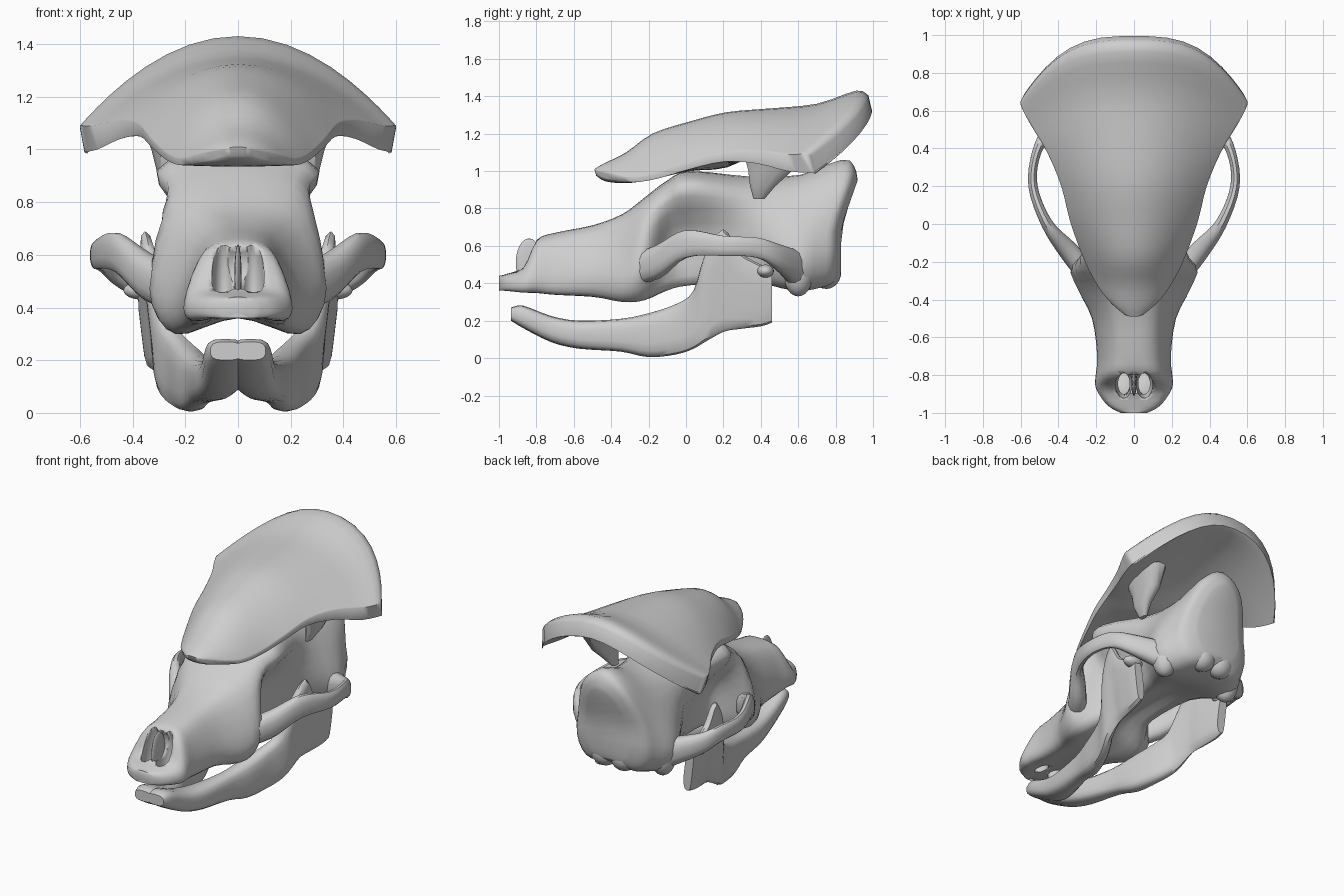
import bpy, bmesh, math
from mathutils import Vector

if "Cube" in bpy.data.objects:
    bpy.data.objects.remove(bpy.data.objects["Cube"], do_unlink=True)

# Single bone colour
bone = bpy.data.materials.new("bone_grey")
bone.use_nodes = True
colour = (0.62, 0.62, 0.62, 1)
bone.diffuse_color = colour
bone.node_tree.nodes["Principled BSDF"].inputs["Base Color"].default_value = colour


def spline(points, steps, closed=False):
    """Smooth curve passing through every point."""
    count = len(points)
    pick = (lambda i: points[i % count]) if closed else (
        lambda i: points[min(max(i, 0), count - 1)])
    result = []
    for i in range(count if closed else count - 1):
        for k in range(steps):
            t = k / steps
            result.append(tuple(
                b + 0.5 * t * (c - a + t * (2*a - 5*b + 4*c - d + t * (3*(b - c) + d - a)))
                for a, b, c, d in zip(pick(i - 1), pick(i), pick(i + 1), pick(i + 2))))
    if not closed:
        result.append(tuple(points[-1]))
    return result


def finish(name, bm, angle=45):
    bmesh.ops.recalc_face_normals(bm, faces=bm.faces)
    mesh = bpy.data.meshes.new(name)
    bm.to_mesh(mesh)
    bm.free()
    obj = bpy.data.objects.new(name, mesh)
    bpy.context.collection.objects.link(obj)
    mesh.materials.append(bone)
    bpy.ops.object.select_all(action="DESELECT")
    obj.select_set(True)
    bpy.context.view_layer.objects.active = obj
    bpy.ops.object.shade_smooth_by_angle(angle=math.radians(angle))
    return obj


def loft(name, rings, angle=45):
    """Skin a row of equal rings and close both ends with strips."""
    bm = bmesh.new()
    rows = [[bm.verts.new(p) for p in ring] for ring in rings]
    size = len(rows[0])
    for a, b in zip(rows, rows[1:]):
        for i in range(size):
            j = (i + 1) % size
            bm.faces.new((a[i], a[j], b[j], b[i]))
    for row in (rows[0], rows[-1]):
        for i in range(size // 2 - 1):
            bm.faces.new((row[i], row[i + 1], row[size - 2 - i], row[size - 1 - i]))
    return finish(name, bm, angle)


def oval(count, power=0.8):
    """Unit rounded-box outline."""
    shape = lambda v: math.copysign(abs(v) ** power, v)
    angles = [2 * math.pi * (i + 0.5) / count for i in range(count)]
    return [(shape(math.cos(a)), shape(math.sin(a))) for a in angles]


def ellipsoid(name, centre, radii):
    bm = bmesh.new()
    bmesh.ops.create_uvsphere(bm, u_segments=20, v_segments=12, radius=1)
    for v in bm.verts:
        v.co = Vector(c + r * q for c, r, q in zip(centre, radii, v.co))
    return finish(name, bm)


# Cranium: y, lower middle z, lower edge x z, cheek x z, upper edge x z, ridge z
stations = [
    (-1, .38, .05, .36, .07, .4, .05, .43, .44),
    (-.96, .37, .12, .36, .14, .4, .11, .44, .45),
    (-.87, .37, .17, .35, .2, .41, .15, .47, .49),
    (-.8, .37, .17, .35, .2, .44, .13, .6, .63),
    (-.7, .37, .17, .34, .19, .46, .12, .63, .67),
    (-.5, .36, .18, .33, .22, .46, .13, .67, .71),
    (-.34, .36, .23, .3, .3, .44, .18, .72, .77),
    (-.22, .37, .23, .31, .33, .5, .25, .8, .86),
    (-.1, .41, .18, .37, .17, .62, .27, .88, .95),
    (.02, .43, .13, .4, .15, .65, .31, .92, 1),
    (.35, .43, .17, .42, .23, .65, .2, .88, .97),
    (.58, .38, .26, .37, .34, .55, .18, .88, .98),
    (.72, .39, .22, .39, .29, .58, .17, .93, 1.06),
    (.79, .42, .18, .42, .25, .6, .16, .92, 1.02),
    (.83, .46, .1, .48, .16, .62, .1, .86, .95),
]
rings = []
for y, low, wb, zb, wm, zm, wt, zt, top in spline(stations, 3):
    half = [(wb, zb), (wm, zm), (wt, zt)]
    outline = [(0, low)] + half + [(0, top)] + [(-x, z) for x, z in reversed(half)]
    lean = 0.35 * max(0, min(1, (y - .5) / .25))
    rings.append([(x, y + lean * max(0, z - .7), z) for x, z in spline(outline, 4, True)])
cranium = loft("cranium", rings, 55)

# Nasal bowl with two passages below it, divided by a thin septum
for centre, radii in (((0, -.86, .56), (.1, .09, .1)),
                      ((-.055, -.845, .5), (.045, .08, .19)),
                      ((.055, -.845, .5), (.045, .08, .19))):
    cutter = ellipsoid("nasal_cutter", centre, radii)
    cutter.hide_render = True
    bpy.context.view_layer.objects.active = cranium
    cut = cranium.modifiers.new("nasal_opening", "BOOLEAN")
    cut.operation = "DIFFERENCE"
    cut.solver = "EXACT"
    cut.object = cutter
    bpy.ops.object.modifier_apply(modifier=cut.name)
    bpy.data.objects.remove(cutter, do_unlink=True)
ellipsoid("nasal_septum", (0, -.84, .51), (.014, .07, .13))

# Crest: middle y z, half width, edge y z, underside z, underside shift, lip depth
shield = [
    (-.49, 1.01, .05, -.48, 1, .975, .01, .02),
    (-.44, 1.04, .14, -.4, .985, .945, .01, .03),
    (-.32, 1.1, .22, -.28, .965, .935, 0, .025),
    (-.18, 1.2, .28, -.15, .99, .955, 0, .03),
    (.02, 1.265, .34, .02, 1.05, 1, 0, .04),
    (.22, 1.315, .385, .2, 1.1, 1.02, 0, .05),
    (.45, 1.335, .46, .38, 1.11, 1.13, 0, .07),
    (.7, 1.36, .55, .53, 1.09, 1.23, .01, .09),
    (.91, 1.43, .6, .63, 1.09, 1.3, .04, .1),
    (.975, 1.405, .59, .67, 1.08, 1.32, .02, .095),
]
rings = []
spread = [math.sin(math.pi * (i / 20 - 0.5)) for i in range(21)]
for y, z, w, ye, ze, under, shift, lip in spline(shield, 3):
    upper, lower = [], []
    for s in spread:
        bend, drop = abs(s) ** 3, s * s
        py = y + (ye - y) * bend
        upper.append((w * s, py, z + (ze - z) * drop))
        lower.append((w * s * .97, py + shift, under + (ze - lip - under) * drop))
    rings.append(upper + lower[::-1])
loft("crest_shield", rings, 65)

# Cheek arch path: x, y, z, half thickness, half height
arch = [(.2, -.32, .46, .06, .08), (.34, -.15, .515, .055, .09), (.46, 0, .61, .032, .075),
        (.535, .2, .6, .025, .055), (.515, .38, .59, .025, .055),
        (.44, .49, .54, .04, .07), (.25, .6, .47, .07, .1)]

# Jaw half: y, x, half thickness, lower z, upper z
jaw = [(-.935, .045, .06, .2, .27), (-.87, .05, .075, .16, .28), (-.72, .06, .08, .085, .225),
       (-.57, .09, .075, .05, .2), (-.35, .14, .055, .035, .21), (-.2, .175, .06, .005, .24),
       (-.05, .22, .05, .02, .29), (.04, .26, .045, .05, .36), (.1, .285, .04, .085, .55),
       (.2, .3, .03, .14, .69), (.28, .31, .035, .155, .57), (.4, .325, .035, .17, .5),
       (.46, .33, .03, .19, .47)]

# Strut under the crest: z, front y, back y, x, half thickness
strut = [(1.12, .3, .64, .3, .08), (1, .33, .57, .28, .05),
         (.92, .34, .48, .275, .035), (.85, .36, .42, .25, .015)]

for side, label in ((1, "left"), (-1, "right")):
    path = spline(arch, 4)
    rings = []
    for i, (x, y, z, thick, tall) in enumerate(path):
        before, after = path[max(i - 1, 0)], path[min(i + 1, len(path) - 1)]
        out = Vector((after[1] - before[1], before[0] - after[0], 0)).normalized()
        rings.append([(side * (x + out.x * thick * a), y + out.y * thick * a, z + tall * b)
                      for a, b in oval(12)])
    loft(label + "_cheek_arch", rings)

    rings = []
    for y, x, thick, low, high in spline(jaw, 3):
        flare = .12 if y > -.2 else 0
        mid, tall = (low + high) / 2, (high - low) / 2
        rings.append([(side * (x + thick * a + flare * max(0, mid + tall * b - .25)),
                       y, mid + tall * b) for a, b in oval(14, .65)])
    loft(label + "_jaw", rings)
    ellipsoid(label + "_jaw_joint", (side * .365, .425, .465), (.07, .045, .035))

    rings = [[(side * (x + half * a), (y0 + y1) / 2 + (y1 - y0) / 2 * b, z)
              for a, b in oval(12)] for z, y0, y1, x, half in strut]
    loft(label + "_crest_strut", rings)

    # Skull base knobs
    ellipsoid(label + "_ear_process", (side * .25, .6, .45), (.08, .08, .12))
    ellipsoid(label + "_neck_joint", (side * .07, .75, .46), (.09, .08, .09))
